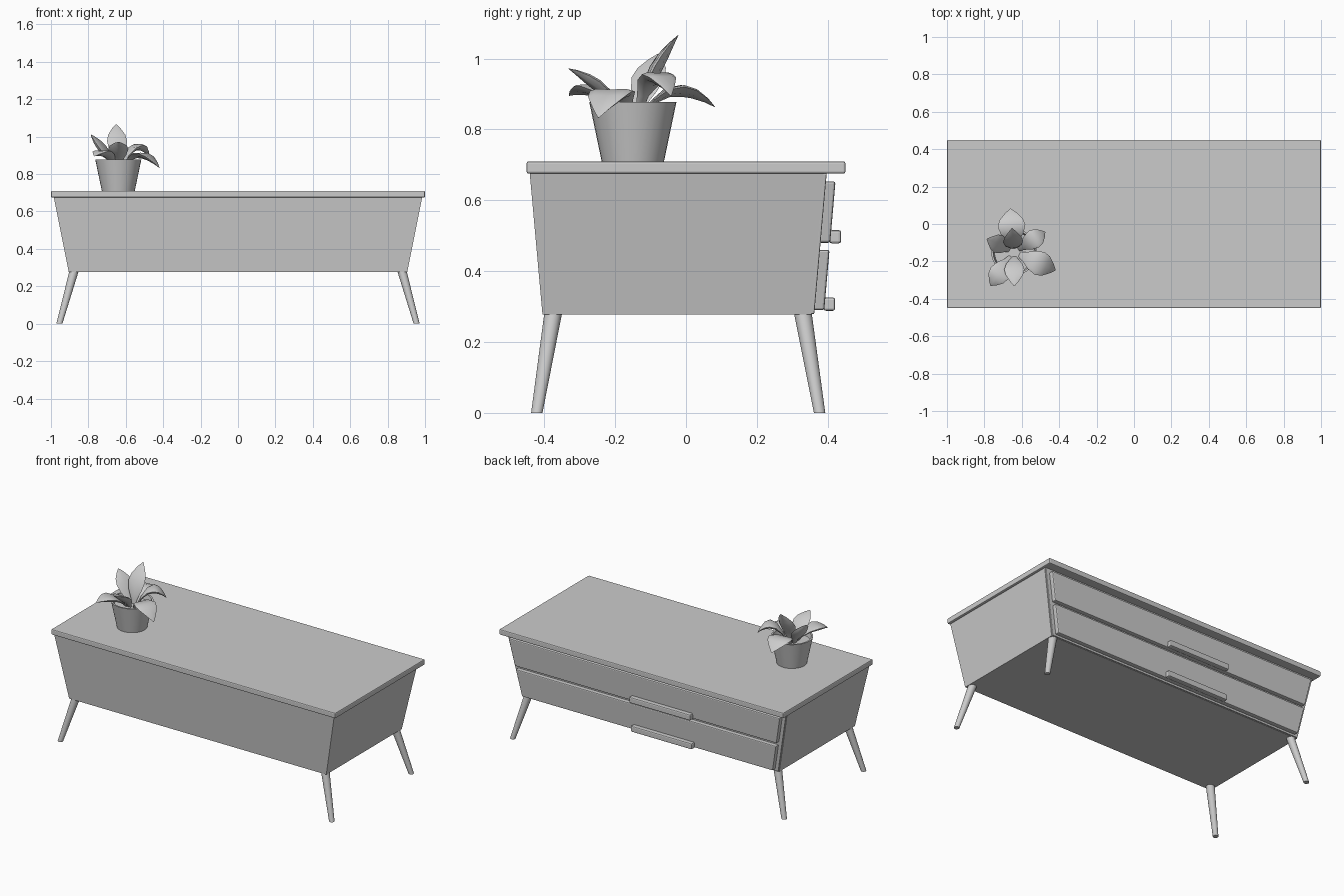
import bpy, math
from mathutils import Vector

if "Cube" in bpy.data.objects:
    bpy.data.objects.remove(bpy.data.objects["Cube"])


def make(name, verts, faces, bevel=0.0, segments=2, smooth=None):
    mesh = bpy.data.meshes.new(name)
    mesh.from_pydata([tuple(v) for v in verts], [], faces)
    mesh.update()
    ob = bpy.data.objects.new(name, mesh)
    bpy.context.collection.objects.link(ob)
    bpy.ops.object.select_all(action='DESELECT')
    bpy.context.view_layer.objects.active = ob
    ob.select_set(True)
    bpy.ops.object.mode_set(mode='EDIT')
    bpy.ops.mesh.select_all(action='SELECT')
    bpy.ops.mesh.normals_make_consistent(inside=False)
    bpy.ops.object.mode_set(mode='OBJECT')
    if bevel:
        m = ob.modifiers.new("bevel", 'BEVEL')
        m.width, m.segments = bevel, segments
    if smooth:
        bpy.ops.object.shade_smooth_by_angle(angle=math.radians(smooth))
    return ob


def block(name, low, high, z0, z1, bevel=0.0):
    """Tapered box; low and high are (x0, x1, y0, y1) at z0 and z1."""
    verts = []
    for (x0, x1, y0, y1), z in ((low, z0), (high, z1)):
        verts += [(x0, y0, z), (x1, y0, z), (x1, y1, z), (x0, y1, z)]
    faces = [(0, 1, 2, 3), (4, 5, 6, 7)]
    faces += [(i, (i + 1) % 4, 4 + (i + 1) % 4, 4 + i) for i in range(4)]
    return make(name, verts, faces, bevel)


def rings(name, sections, smooth):
    """Skin a list of closed point loops and cap both ends."""
    n = len(sections[0])
    verts = [p for s in sections for p in s]
    faces = [(k * n + i, k * n + (i + 1) % n, (k + 1) * n + (i + 1) % n, (k + 1) * n + i)
             for k in range(len(sections) - 1) for i in range(n)]
    faces += [tuple(range(n)), tuple(range(len(verts) - n, len(verts)))]
    return make(name, verts, faces, smooth=smooth)


def circle(x, y, z, r, n=32):
    return [(x + r * math.cos(2 * math.pi * i / n), y + r * math.sin(2 * math.pi * i / n), z)
            for i in range(n)]


def back_y(z):
    return 0.362 + 0.0875 * (z - 0.277)


def half_x(z):
    return 0.905 + 0.2 * (z - 0.277)


# table top and tapered cabinet
top = (-1, 1, -0.45, 0.45)
block("table_top", top, top, 0.675, 0.71, 0.006)
block("cabinet_body", (-0.905, 0.905, -0.405, 0.354), (-0.985, 0.985, -0.441, 0.389), 0.277, 0.677)
block("back_frame", (-0.902, 0.902, 0.352, 0.362), (-0.982, 0.982, 0.387, 0.397), 0.279, 0.676, 0.003)

# leaning drawer fronts with bar handles along their lower edges
for label, z0, z1 in (("lower", 0.29, 0.46), ("upper", 0.48, 0.653)):
    low, high = [(-half_x(z) + 0.025, half_x(z) - 0.025, back_y(z) - 0.004, back_y(z) + 0.027)
                 for z in (z0, z1)]
    block(label + "_drawer", low, high, z0, z1, 0.006)
    y = back_y(z0) + 0.025
    bar = (-0.335, 0.095, y, y + 0.033)
    block(label + "_handle", bar, bar, z0 - 0.002, z0 + 0.036, 0.007)

# splayed round legs
for side, sx in (("left", -1), ("right", 1)):
    for end, yt, yb in (("front", -0.375, -0.421), ("back", 0.33, 0.377)):
        rings(f"{end}_{side}_leg", [circle(sx * 0.955, yb, 0, 0.016, 24),
                                    circle(sx * 0.877, yt, 0.28, 0.025, 24)], 40)

# flower pot with a hollow rim and soil inside
px, py = -0.64, -0.15
rings("plant_pot", [circle(px, py, z, r) for z, r in
      ((0.71, 0.088), (0.877, 0.123), (0.877, 0.113), (0.845, 0.106))], 40)

# thick arching leaves: bend point, tip, half width
leaves = [
    ((-0.655, -0.04, 0.98), (-0.66, 0.082, 0.863), 0.074),
    ((-0.55, -0.09, 1.03), (-0.475, -0.042, 0.895), 0.052),
    ((-0.53, -0.20, 0.98), (-0.42, -0.247, 0.833), 0.066),
    ((-0.64, -0.21, 0.93), (-0.64, -0.332, 0.972), 0.054),
    ((-0.71, -0.25, 0.96), (-0.767, -0.330, 0.895), 0.056),
    ((-0.71, -0.11, 0.93), (-0.787, -0.08, 1.012), 0.052),
    ((-0.645, -0.125, 0.95), (-0.652, -0.022, 1.066), 0.054),
]
profile = [(0, 0.15), (0.2, 0.4), (0.4, 0.8), (0.6, 1.0), (0.75, 0.85), (0.9, 0.42), (1, 0.03)]
base = Vector((px, py, 0.83))
for k, (bend, tip, width) in enumerate(leaves):
    bend, tip = Vector(bend), Vector(tip)
    out = Vector((tip.x - px, tip.y - py, 0)).normalized()
    start = base + out * 0.02
    side = out.cross(Vector((0, 0, 1))).normalized()
    sections = []
    for t, w in profile:
        p = start * (1 - t) ** 2 + bend * 2 * t * (1 - t) + tip * t * t
        tangent = ((bend - start) * (1 - t) + (tip - bend) * t).normalized()
        up = side.cross(tangent)
        loop = []
        for i in range(8):
            a = 2 * math.pi * i / 8
            u = math.cos(a)
            lift = 0.016 * math.sin(a) + 0.012 * (u * u - 0.5)
            loop.append(p + side * (u * w * width) + up * (lift * w))
        sections.append(loop)
    rings(f"leaf_{k + 1}", sections, 50)
